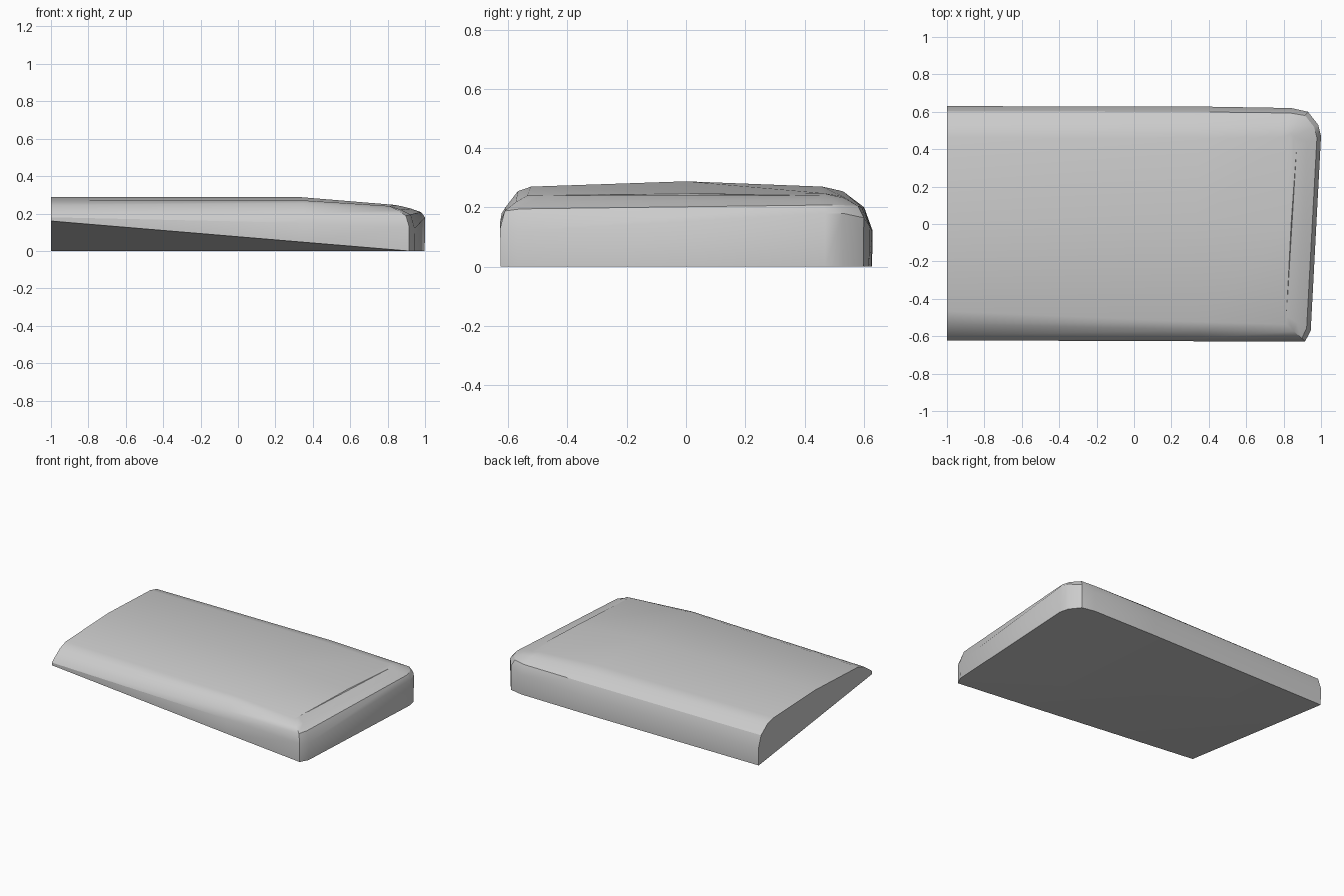
import bpy, bmesh, math

if "Cube" in bpy.data.objects:
    bpy.data.objects.remove(bpy.data.objects["Cube"])

# Plan outline of the wall, from front-left round the right end to back-left,
# each point with the direction in which the upper rings are inset
PATH = [(-1, -.622, 0, 1.2), (.35, -.627, 0, .8), (.915, -.627, -.8, .7),
        (.945, -.57, -1, .6), (1, .47, -1, -.4), (.985, .53, -1, -.5),
        (.93, .6, -.7, -.9), (.84, .62, -.3, -1.2), (.35, .628, 0, -1.3),
        (-1, .63, 0, -1.3)]

# Rings from bottom to crown: inset and heights along the outline
RINGS = [
    (.002, [.16, .0467, 0, 0, 0, 0, 0, 0, 0, 0]),
    (0, [.18, .15, .13, .12, .18, .18, .165, .135, .12, .12]),
    (.022, [.2, .2, .188, .195, .208, .208, .205, .2, .2, .2]),
    (.075, [.245, .255, .218, .22, .226, .228, .232, .237, .254, .252]),
    (.13, [.268, .27, .24, .24, .24, .24, .243, .248, .27, .27]),
]

bm = bmesh.new()
rings = []
for inset, heights in RINGS:
    rings.append([bm.verts.new((x + dx * inset, y + dy * inset, z))
                  for (x, y, dx, dy), z in zip(PATH, heights)])

# Walls and rounded shoulder
for lo, hi in zip(rings, rings[1:]):
    for i in range(len(PATH) - 1):
        bm.faces.new((lo[i], lo[i + 1], hi[i + 1], hi[i]))

# Gently crowned top along a central ridge
m0, m1, m2 = [bm.verts.new(p) for p in
              ((-1, 0, .288), (.33, 0, .288), (.84, 0, .246))]
c = rings[-1]
for f in ((c[0], c[1], m1, m0), (c[1], c[2], m2, m1), (c[2], c[3], m2),
          (c[3], c[4], m2), (c[4], c[5], m2), (c[5], c[6], m2),
          (c[6], c[7], m2), (c[7], c[8], m1, m2), (c[8], c[9], m0, m1)):
    bm.faces.new(f)

# Underside with the lifted front-left corner, and the flat cut left end
b = rings[0]
bm.faces.new((b[0], b[1], b[2], b[9]))
bm.faces.new(b[2:])
bm.faces.new([r[0] for r in rings] + [m0] + [r[9] for r in reversed(rings)])

bmesh.ops.recalc_face_normals(bm, faces=bm.faces)
mesh = bpy.data.meshes.new("rounded_slab")
bm.to_mesh(mesh)
bm.free()
slab = bpy.data.objects.new("rounded_slab", mesh)
bpy.context.collection.objects.link(slab)
bpy.context.view_layer.objects.active = slab
slab.select_set(True)
bpy.ops.object.shade_smooth_by_angle(angle=math.radians(30))
